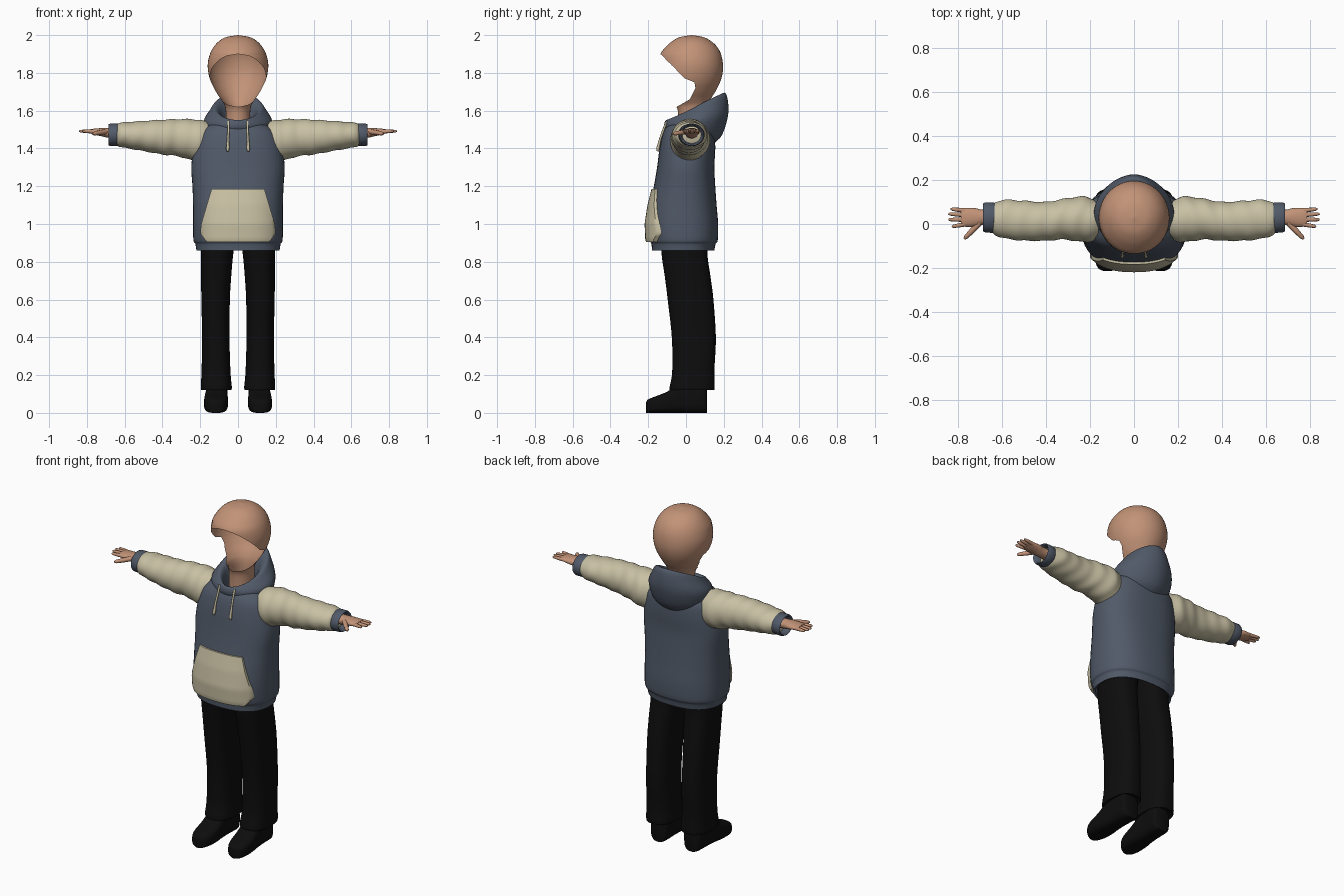
import bpy, bmesh, math
from mathutils import Vector

if "Cube" in bpy.data.objects:
    bpy.data.objects.remove(bpy.data.objects["Cube"])


def material(name, rgb):
    m = bpy.data.materials.new(name)
    m.diffuse_color = (*rgb, 1)
    m.use_nodes = True
    m.node_tree.nodes["Principled BSDF"].inputs["Base Color"].default_value = m.diffuse_color
    return m


SKIN = material("skin", (0.54, 0.29, 0.185))
SLATE = material("slate_fabric", (0.082, 0.102, 0.14))
CREAM = material("cream_fabric", (0.58, 0.53, 0.37))
BLACK = material("black_fabric", (0.004, 0.004, 0.004))


def build(name, lofts, mat, mirror=False, caps=True, closed=True):
    """Skin each list of point rings into a surface; all go in one object."""
    bm = bmesh.new()
    for rings in lofts:
        vs = [[bm.verts.new(p) for p in r] for r in rings]
        n = len(vs[0])
        for a, b in zip(vs, vs[1:]):
            for i in range(n if closed else n - 1):
                j = (i + 1) % n
                bm.faces.new((a[i], a[j], b[j], b[i]))
        if caps and closed:
            bm.faces.new(vs[0])
            bm.faces.new(vs[-1])
    bmesh.ops.remove_doubles(bm, verts=bm.verts, dist=0.0004)
    bmesh.ops.recalc_face_normals(bm, faces=bm.faces)
    me = bpy.data.meshes.new(name)
    bm.to_mesh(me)
    bm.free()
    me.materials.append(mat)
    ob = bpy.data.objects.new(name, me)
    bpy.context.collection.objects.link(ob)
    if mirror:
        ob.modifiers.new("mirror", 'MIRROR').use_mirror_merge = False
    bpy.ops.object.select_all(action='DESELECT')
    ob.select_set(True)
    bpy.context.view_layer.objects.active = ob
    bpy.ops.object.shade_smooth_by_angle(angle=math.radians(50))
    return ob


def resample(rows, n):
    """Catmull-Rom refinement of a table of rows."""
    out = []
    for i in range(len(rows) - 1):
        p0, p1, p2 = rows[max(i - 1, 0)], rows[i], rows[i + 1]
        p3 = rows[min(i + 2, len(rows) - 1)]
        for k in range(n):
            t = k / n
            out.append([b + 0.5 * t * (c - a + t * (2*a - 5*b + 4*c - d + t * (3*(b - c) + d - a)))
                        for a, b, c, d in zip(p0, p1, p2, p3)])
    return out + [list(rows[-1])]


def lookup(table, z):
    """Linear interpolation of rows sorted by rising first column."""
    for a, b in zip(table, table[1:]):
        if z <= b[0]:
            t = max(0, (z - a[0]) / (b[0] - a[0]))
            return [p + (q - p) * t for p, q in zip(a, b)]
    return table[-1]


def power(v, p):
    return math.copysign(abs(v) ** (2 / p), v)


def angles(n):
    return [2 * math.pi * i / n for i in range(n)]


def flat_ring(z, yf, yb, x0, x1, p=2, n=48, z_back=None):
    """Horizontal superellipse, optionally tilted up towards the back."""
    zb = z if z_back is None else z_back
    return [((x0 + x1) / 2 + (x1 - x0) / 2 * power(math.sin(a), p),
             (yf + yb) / 2 - (yb - yf) / 2 * power(math.cos(a), p),
             z + (zb - z) * (1 - math.cos(a)) / 2) for a in angles(n)]


def tube(points, radii, n=10):
    """Round tube along a short path."""
    pts = [Vector(p) for p in points]
    q = (pts[-1] - pts[0]).to_track_quat('Z', 'Y')
    return [[p + q @ Vector((r * math.cos(a), r * math.sin(a), 0)) for a in angles(n)]
            for p, r in zip(pts, radii)]


# Head and neck: shell with the face cut open (z, front y, back y, half width)
head = [(1.45, -.04, .11, .07), (1.56, -.04, .11, .065), (1.62, -.05, .115, .068),
        (1.66, -.09, .13, .09), (1.7, -.12, .155, .118), (1.75, -.13, .18, .143),
        (1.8, -.14, .194, .157), (1.85, -.14, .195, .16), (1.9, -.135, .185, .149),
        (1.94, -.105, .163, .127), (1.97, -.07, .13, .098), (1.99, -.03, .09, .06), (2, .03, .03, 0)]
face_edge = [(1.615, -.06), (1.625, -.04), (1.66, .02), (1.72, .05), (1.75, .045),
             (1.77, -.005), (1.9, -.135), (1.91, -.2)]
rings = []
for z, yf, yb, rx in resample(head, 5):
    yc, ry = (yf + yb) / 2, (yb - yf) / 2
    cut = lookup(face_edge, z)[1] if z > 1.615 else -1
    c = (yc - cut) / ry if ry > 1e-5 else 1
    a0 = math.acos(max(-1, min(1, c)))
    arc = [a0 + (2 * math.pi - 2 * a0) * i / 48 for i in range(49)]
    rings.append([(rx * math.sin(a), yc - ry * math.cos(a), z) for a in arc])
build("head", [rings], SKIN, closed=False)

# Hoodie body with turned-in hem (z, front y, back y, half width)
torso = [(.86, -.18, .15, .22), (.895, -.183, .157, .226), (.915, -.192, .168, .236),
         (1, -.2, .17, .238), (1.1, -.19, .162, .238), (1.2, -.17, .155, .241),
         (1.3, -.153, .15, .247), (1.4, -.14, .155, .235), (1.48, -.122, .15, .21),
         (1.53, -.095, .13, .15)]
hem = [(.93, -.16, .13, .2), (.865, -.17, .14, .21)]
build("hoodie_body", [[flat_ring(z, f, b, -r, r, 2.4)
                       for z, f, b, r in hem + resample(torso, 4)]], SLATE, caps=False)

# Hood folded down on the back (half width, front y, back y, front z, back z)
hood = [(.16, -.11, .14, 1.5, 1.42), (.175, -.115, .19, 1.515, 1.47), (.18, -.115, .222, 1.53, 1.57),
        (.15, -.11, .222, 1.545, 1.65), (.125, -.1, .205, 1.55, 1.695), (.1, -.085, .16, 1.535, 1.66),
        (.085, -.07, .125, 1.5, 1.58), (.08, -.06, .12, 1.46, 1.5)]
build("hood", [[flat_ring(zf, f, b, -r, r, 1.85, z_back=zb)
                for r, f, b, zf, zb in resample(hood, 4)]], SLATE, caps=False)


def front_y(x, z):
    _, f, b, r = lookup(torso, z)
    return (f + b) / 2 - (b - f) / 2 * max(0, 1 - abs(x / r) ** 2.4) ** (1 / 2.4)


# Front pocket: raised patch following the body
outline = [(.905, .165), (.95, .2), (1, .195), (1.185, .14)]
grid = []
for k in range(-1, 22):
    v = min(max(k / 20, 0), 1)
    z = .905 + .28 * v
    w = lookup(outline, z)[1]
    row = []
    for i in range(-1, 26):
        x = w * (min(max(i / 25 * 2 * 25 / 24, 0), 2) - 1)
        edge = k in (-1, 21) or i in (-1, 25)
        row.append((x, front_y(x, z) - (-.01 if edge else .01 + .014 * (1 - v)), z))
    grid.append(row)
build("front_pocket", [grid], CREAM, closed=False)

# Drawstrings
cord = [(.05, 1.545), (.05, 1.5), (.053, 1.45), (.054, 1.4), (.055, 1.385)]
build("drawstrings", [tube([(x, front_y(x, z) - .01, z) for x, z in cord],
                           [.006, .006, .006, .009, .006], 8)], CREAM, mirror=True)


def side_ring(x, yc, zc, ry, rz, ripple=0.0, n=40):
    pts = []
    for a in angles(n):
        k = 1 + ripple * math.sin(x * 75 + 2.2 * math.sin(a + 1) + math.cos(2 * a))
        pts.append((x, yc + ry * k * math.cos(a), zc + rz * k * math.sin(a)))
    return pts


# Sleeves (x, centre y, centre z, half depth, half height)
sleeve = [(.16, .015, 1.44, .085, .1), (.21, .02, 1.444, .102, .108), (.25, .022, 1.447, .102, .108),
          (.32, .022, 1.457, .092, .098), (.4, .012, 1.46, .088, .092), (.5, .015, 1.466, .09, .08),
          (.58, .022, 1.47, .088, .07), (.63, .024, 1.472, .074, .062), (.645, .025, 1.472, .055, .05)]
build("sleeves", [[side_ring(*r, ripple=.022) for r in resample(sleeve, 6)]], CREAM, mirror=True)

# Ribbed cuffs, open at the wrist
cuff = [(.62, .027, 1.472, .062, .055), (.635, .028, 1.472, .069, .06), (.675, .03, 1.472, .068, .06),
        (.685, .03, 1.472, .063, .056), (.68, .03, 1.472, .056, .049), (.645, .03, 1.472, .05, .045)]
build("cuffs", [[side_ring(*r) for r in cuff]], SLATE, mirror=True, caps=False)

# Hands: palm, four fingers and a thumb
palm = [(.63, .03, 1.48, .034, .028), (.69, .03, 1.483, .035, .026), (.72, .03, 1.486, .042, .022),
        (.76, .03, 1.489, .043, .016), (.785, .031, 1.491, .038, .01)]
parts = [[side_ring(*r, n=20) for r in resample(palm, 4)]]
fingers = [((.765, .061), (.832, .068)), ((.77, .041), (.842, .046)), ((.77, .02), (.842, .02)),
           ((.765, -.001), (.826, -.012)), ((.7, .005), (.77, -.068))]
for (x0, y0), (x1, y1) in fingers:
    thumb = x0 < .75
    path = [(x0 + (x1 - x0) * t, y0 + (y1 - y0) * t, 1.489 + (-.012 if thumb else .003) * t)
            for t in (0, .5, .88, 1)]
    r = .014 if thumb else .0105
    parts.append(tube(path, [r, r * .9, r * .7, r * .3]))
build("hands", parts, SKIN, mirror=True)

# Trouser legs (z, front y, back y, inner x, outer x)
leg = [(1, -.13, .12, 0, .2), (.85, -.13, .113, .024, .195), (.72, -.112, .13, .036, .195),
       (.6, -.097, .145, .043, .194), (.4, -.075, .158, .045, .19), (.22, -.073, .15, .04, .193),
       (.14, -.086, .152, .033, .197), (.12, -.086, .15, .035, .195)]
build("trousers", [[flat_ring(z, f, b, x0, x1, 2.5)
                    for z, f, b, x0, x1 in resample(leg, 5) + [(.14, -.065, .13, .055, .175)]]],
      BLACK, mirror=True)

# Shoes (y, half width, height)
shoe = [(-.212, .02, .055), (-.2, .044, .072), (-.16, .06, .088), (-.1, .063, .112), (-.06, .06, .14),
        (0, .056, .16), (.07, .056, .16), (.1, .052, .15), (.11, .04, .13)]
build("shoes", [[[(.113 - .03 * y + w * power(math.sin(a), 3), y, h / 2 - h / 2 * power(math.cos(a), 3.5))
                  for a in angles(36)] for y, w, h in resample(shoe, 3)]], BLACK, mirror=True)
